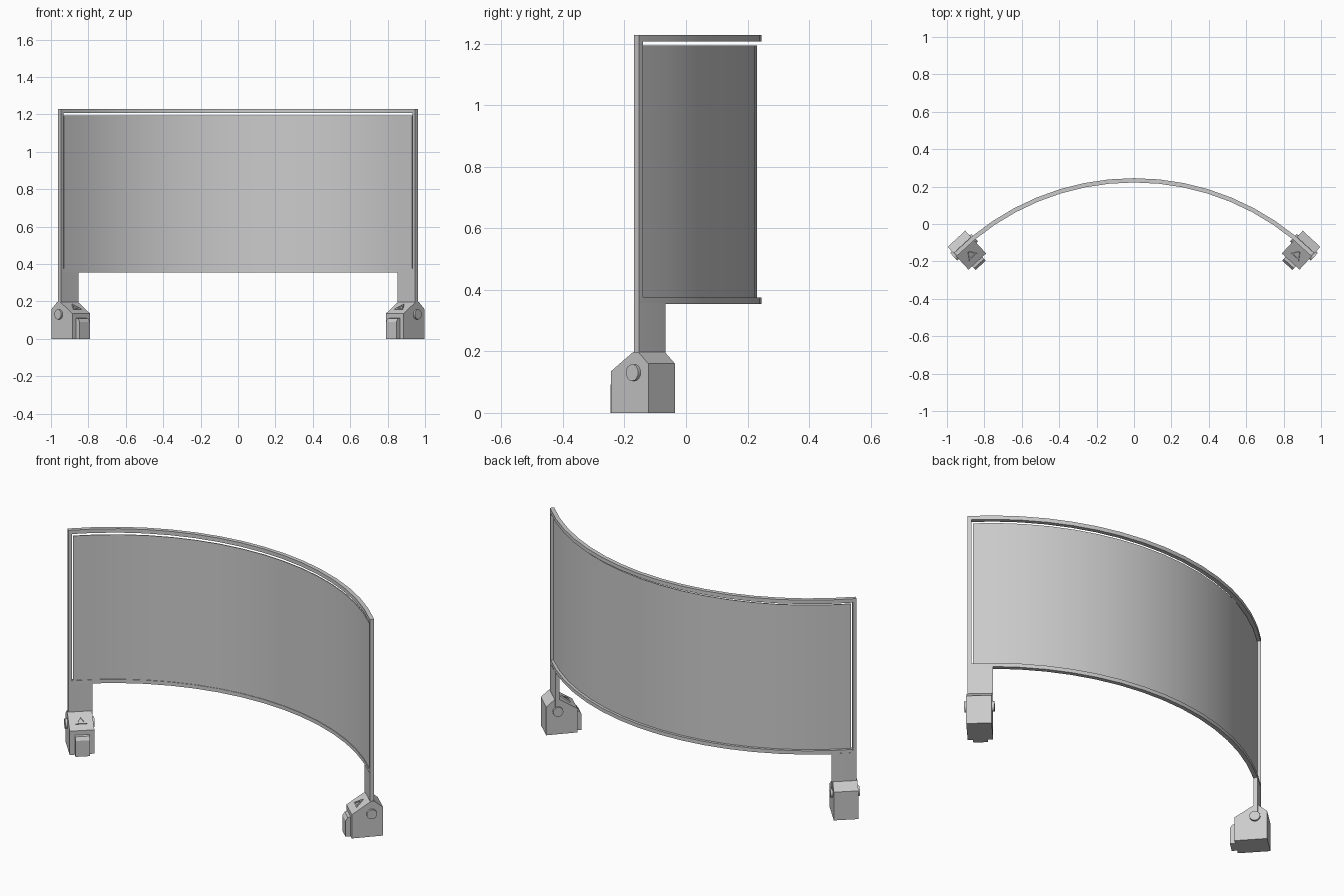
import bpy, bmesh, math
from mathutils import Vector

if "Cube" in bpy.data.objects:
    bpy.data.objects.remove(bpy.data.objects["Cube"])

CY = -1.115                 # arc centre on the y axis
END = 45.0                  # half angle of the arc, degrees
FOOT = 42.5                 # direction of the feet, degrees

grey = bpy.data.materials.new("light grey")
grey.diffuse_color = (0.6, 0.6, 0.6, 1)
grey.use_nodes = True
grey.node_tree.nodes["Principled BSDF"].inputs["Base Color"].default_value = grey.diffuse_color


def finish(name, bm, smooth=True):
    bmesh.ops.recalc_face_normals(bm, faces=bm.faces)
    me = bpy.data.meshes.new(name)
    bm.to_mesh(me)
    bm.free()
    ob = bpy.data.objects.new(name, me)
    bpy.context.collection.objects.link(ob)
    me.materials.append(grey)
    if smooth:
        bpy.ops.object.select_all(action='DESELECT')
        ob.select_set(True)
        bpy.context.view_layer.objects.active = ob
        bpy.ops.object.shade_smooth_by_angle(angle=math.radians(30))
    return ob


def arc_slab(name, a0, a1, r0, r1, z0, z1, n):
    """Curved block between two angles, radii and heights."""
    bm = bmesh.new()
    rings = []
    for i in range(n + 1):
        a = math.radians(a0 + (a1 - a0) * i / n)
        s, c = math.sin(a), math.cos(a)
        rings.append([bm.verts.new((r * s, CY + r * c, z))
                      for r, z in ((r0, z0), (r1, z0), (r1, z1), (r0, z1))])
    for p, q in zip(rings, rings[1:]):
        for k in range(4):
            bm.faces.new((p[k], p[(k + 1) % 4], q[(k + 1) % 4], q[k]))
    bm.faces.new(rings[0])
    bm.faces.new(rings[-1])
    return finish(name, bm)


def prism(name, side, bottom, top):
    """Solid between two matching loops of foot coordinates (u out, v back, z)."""
    a = math.radians(FOOT)
    t = Vector((math.cos(a), -math.sin(a), 0))
    r = Vector((math.sin(a), math.cos(a), 0))
    o = r * 1.35 + Vector((0, CY, 0))
    bm = bmesh.new()

    def put(p):
        w = o + t * p[0] + r * p[1] + Vector((0, 0, p[2]))
        return bm.verts.new((w.x * side, w.y, w.z))
    A, B = [put(p) for p in bottom], [put(p) for p in top]
    n = len(A)
    for k in range(n):
        bm.faces.new((A[k], A[(k + 1) % n], B[(k + 1) % n], B[k]))
    bm.faces.new(A)
    bm.faces.new(B)
    return finish(name, bm)


def extrude_u(name, side, profile, u0, u1):
    prism(name, side, [(u0, v, z) for v, z in profile], [(u1, v, z) for v, z in profile])


# curved screen and its rails
arc_slab("screen_panel", -43.9, 43.9, 1.340, 1.345, 0.374, 1.194, 16)
arc_slab("top_rail", -END, END, 1.337, 1.36, 1.207, 1.229, 16)
arc_slab("bottom_rail", -END, END, 1.337, 1.36, 0.354, 0.375, 16)

for side, label in ((-1, "left"), (1, "right")):
    # side post of the frame and the wider leg below it
    arc_slab(label + "_post", side * 44.2, side * END, 1.337, 1.36, 0.37, 1.21, 1)
    arc_slab(label + "_leg", side * 39.6, side * END, 1.338, 1.36, 0.15, 0.357, 2)

    # foot body with sloping top
    extrude_u(label + "_foot", side,
              [(0.055, 0), (0.055, 0.16), (0.01, 0.198), (-0.012, 0.198),
               (-0.11, 0.135), (-0.11, 0)], -0.064, 0.064)
    # pedal block on the front of the foot
    extrude_u(label + "_pedal", side,
              [(-0.10, 0), (-0.10, 0.112), (-0.125, 0.108), (-0.137, 0.09), (-0.137, 0)],
              -0.037, 0.037)
    # round pivot pin showing on both sides
    pin = [(-0.006 + 0.027 * math.cos(k * math.pi / 8),
            0.131 + 0.027 * math.sin(k * math.pi / 8)) for k in range(16)]
    extrude_u(label + "_pivot_pin", side, pin, -0.076, 0.076)

    # raised triangle outline on the front slope
    d = Vector((0, 0.098, 0.063)).normalized()      # up the slope
    nrm = Vector((0, -d.z, d.y))                    # out of the slope
    mid = Vector((0, -0.063, 0.165))
    corners = [mid + Vector((0.034 * math.sin(x), 0, 0)) + d * (0.034 * math.cos(x))
               for x in (0, math.tau / 3, 2 * math.tau / 3)]
    for k in range(3):
        p, q = corners[k], corners[(k + 1) % 3]
        loop = [p, q, mid.lerp(q, 0.6), mid.lerp(p, 0.6)]
        prism(f"{label}_triangle_bar_{k + 1}", side,
              [v - nrm * 0.003 for v in loop], [v + nrm * 0.006 for v in loop])
